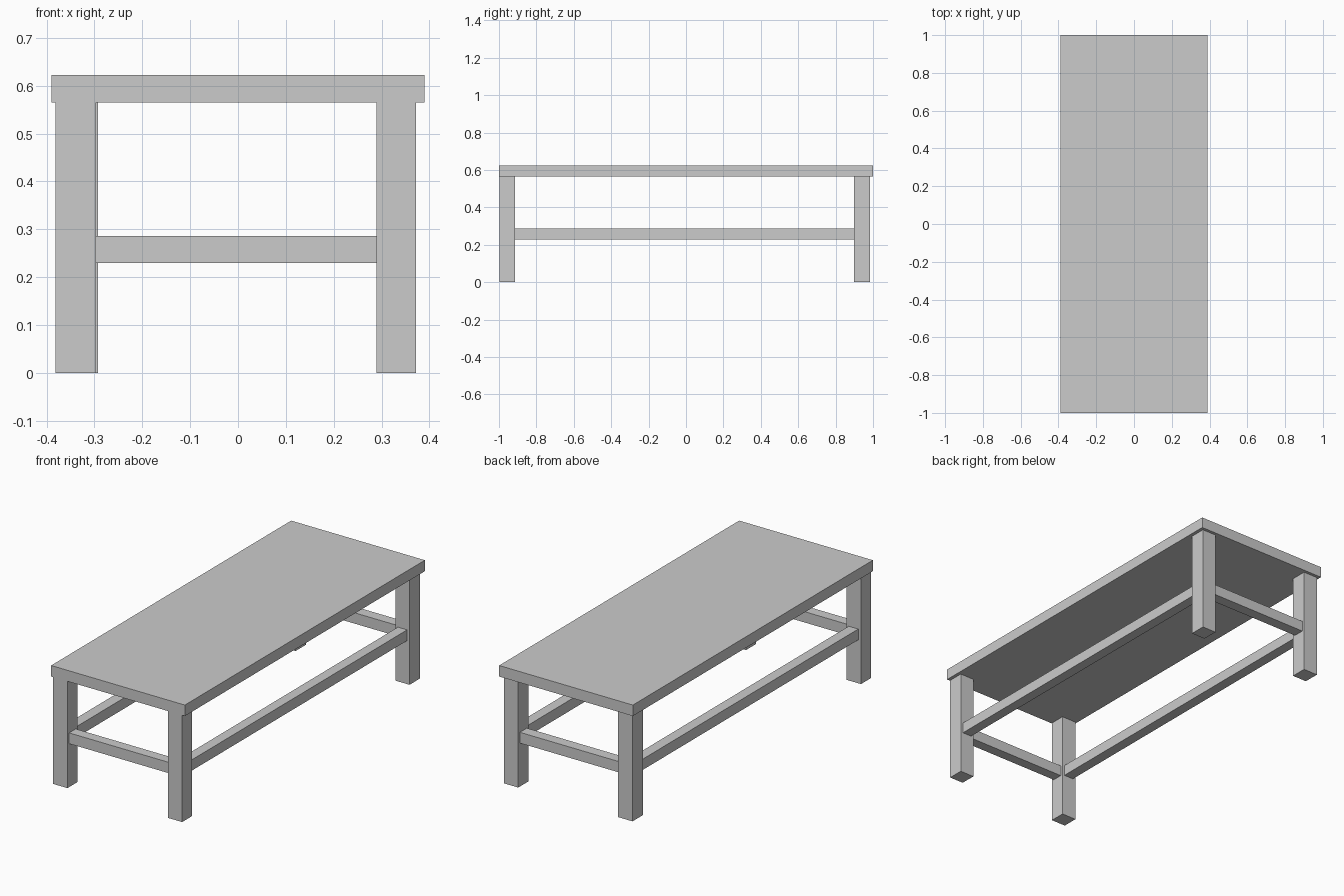
import bpy

if "Cube" in bpy.data.objects:
    bpy.data.objects.remove(bpy.data.objects["Cube"])


def box(name, x, y, z):
    """Add a box spanning the given (min, max) ranges."""
    spans = (x, y, z)
    bpy.ops.mesh.primitive_cube_add(size=1, location=[(a + b) / 2 for a, b in spans])
    ob = bpy.context.object
    ob.name = name
    ob.scale = [b - a for a, b in spans]
    bpy.ops.object.transform_apply(location=False, rotation=False, scale=True)
    return ob


TOP_Z = (0.565, 0.623)
LEG_Z = (0.0, 0.565)
RAIL_Z = (0.229, 0.286)
INSET = 0.014  # rails sit centred on the leg faces

FRONT_Y, BACK_Y = (-0.997, -0.914), (0.898, 0.984)
RIGHT_X = (0.290, 0.372)
LEFT_X = {"front": (-0.381, -0.297), "back": (-0.377, -0.293)}


def inset(span):
    return (span[0] + INSET, span[1] - INSET)


# Table top
box("table_top", (-0.39, 0.39), (-1, 1), TOP_Z)

# Legs and short end rails
for end, y in (("front", FRONT_Y), ("back", BACK_Y)):
    left = LEFT_X[end]
    box(end + "_left_leg", left, y, LEG_Z)
    box(end + "_right_leg", RIGHT_X, y, LEG_Z)
    box(end + "_rail", (left[1], RIGHT_X[0]), inset(y), RAIL_Z)

# Long side rails
for side, x in (("left", (-0.379, -0.295)), ("right", RIGHT_X)):
    box(side + "_rail", inset(x), (FRONT_Y[1], BACK_Y[0]), RAIL_Z)
